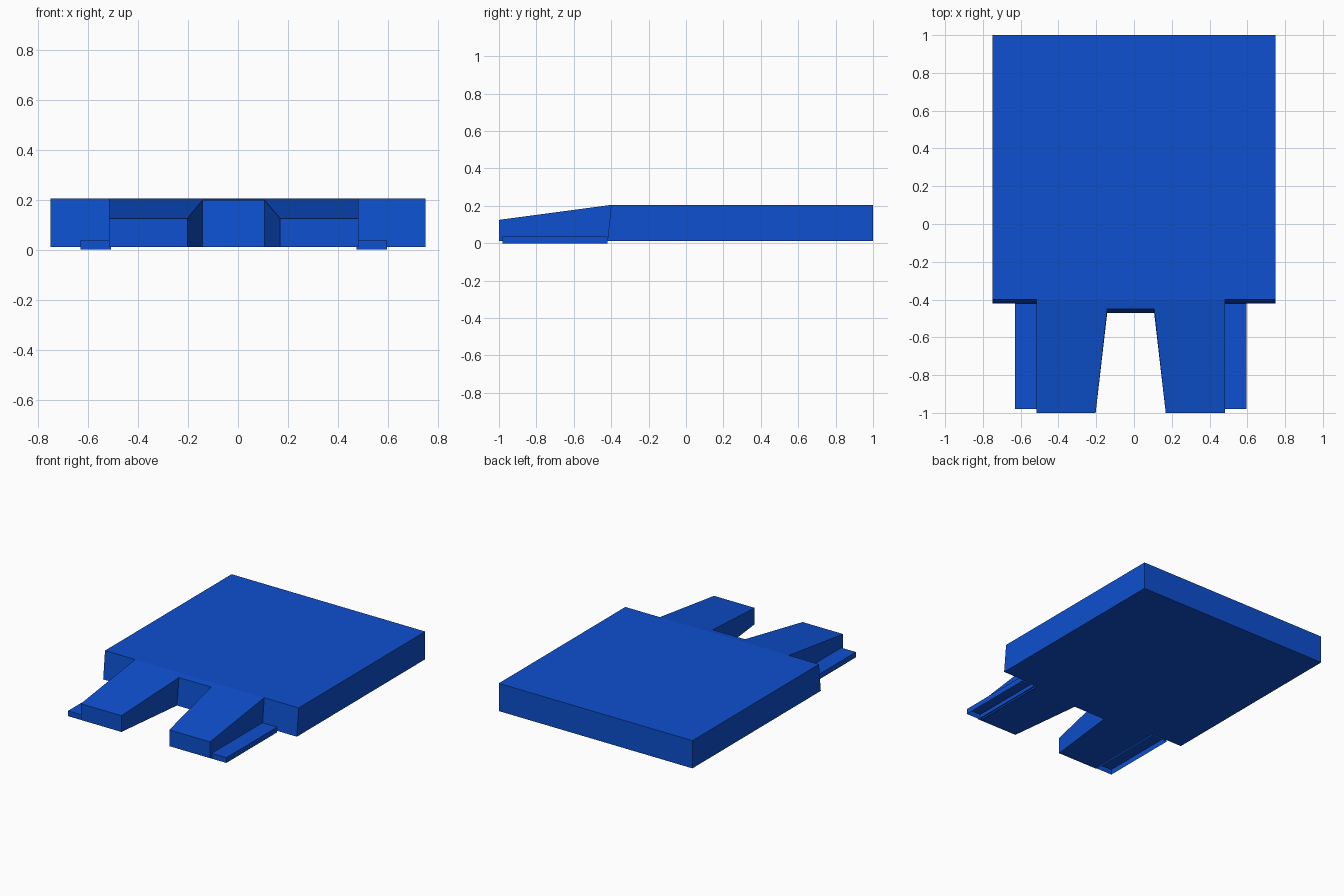
import bpy, bmesh

if "Cube" in bpy.data.objects:
    bpy.data.objects.remove(bpy.data.objects["Cube"])

blue = bpy.data.materials.new("blue")
blue.diffuse_color = (0.004, 0.08, 0.62, 1)
blue.use_nodes = True
blue.node_tree.nodes["Principled BSDF"].inputs["Base Color"].default_value = blue.diffuse_color


def finish(bm, name):
    bmesh.ops.recalc_face_normals(bm, faces=bm.faces)
    mesh = bpy.data.meshes.new(name)
    bm.to_mesh(mesh)
    bm.free()
    mesh.materials.append(blue)
    obj = bpy.data.objects.new(name, mesh)
    bpy.context.collection.objects.link(obj)
    return obj


# Slab with two sloping prongs: plan outline as (x, y at bottom, y at top)
outline = [
    (-0.75, -0.42, -0.40), (-0.517, -0.42, -0.40), (-0.517, -1, -1), (-0.203, -1, -1),
    (-0.142, -0.472, -0.45), (0.107, -0.472, -0.45), (0.168, -1, -1), (0.483, -1, -1),
    (0.483, -0.42, -0.40), (0.75, -0.42, -0.40), (0.75, 1, 1), (-0.75, 1, 1),
]
BASE, TOP, TIP = 0.011, 0.205, 0.125


def top_z(y):
    return TOP + min(0, y + 0.40) * (TOP - TIP) / 0.60


bm = bmesh.new()
low = [bm.verts.new((x, yb, BASE)) for x, yb, yt in outline]
high = [bm.verts.new((x, yt, top_z(yt))) for x, yb, yt in outline]
n = len(outline)
for i in range(n):
    j = (i + 1) % n
    bm.faces.new((low[i], low[j], high[j], high[i]))
bm.faces.new(low[::-1])
bm.faces.new([high[i] for i in (0, 1, 8, 9, 10, 11)])  # flat top
bm.faces.new(high[1:9])                                # sloping top of prongs
finish(bm, "slab_with_prongs")

# Thin side rails beside the prongs, hollow and open underneath
for name, x0, x1 in (("left_rail", -0.63, -0.508), ("right_rail", 0.474, 0.596)):
    bm = bmesh.new()
    ring = [(x0, -0.98), (x1, -0.98), (x1, -0.42), (x0, -0.42)]
    low = [bm.verts.new((x, y, 0)) for x, y in ring]
    high = [bm.verts.new((x, y, 0.037)) for x, y in ring]
    for i in range(4):
        j = (i + 1) % 4
        bm.faces.new((low[i], low[j], high[j], high[i]))
    bm.faces.new(high)
    finish(bm, name)
